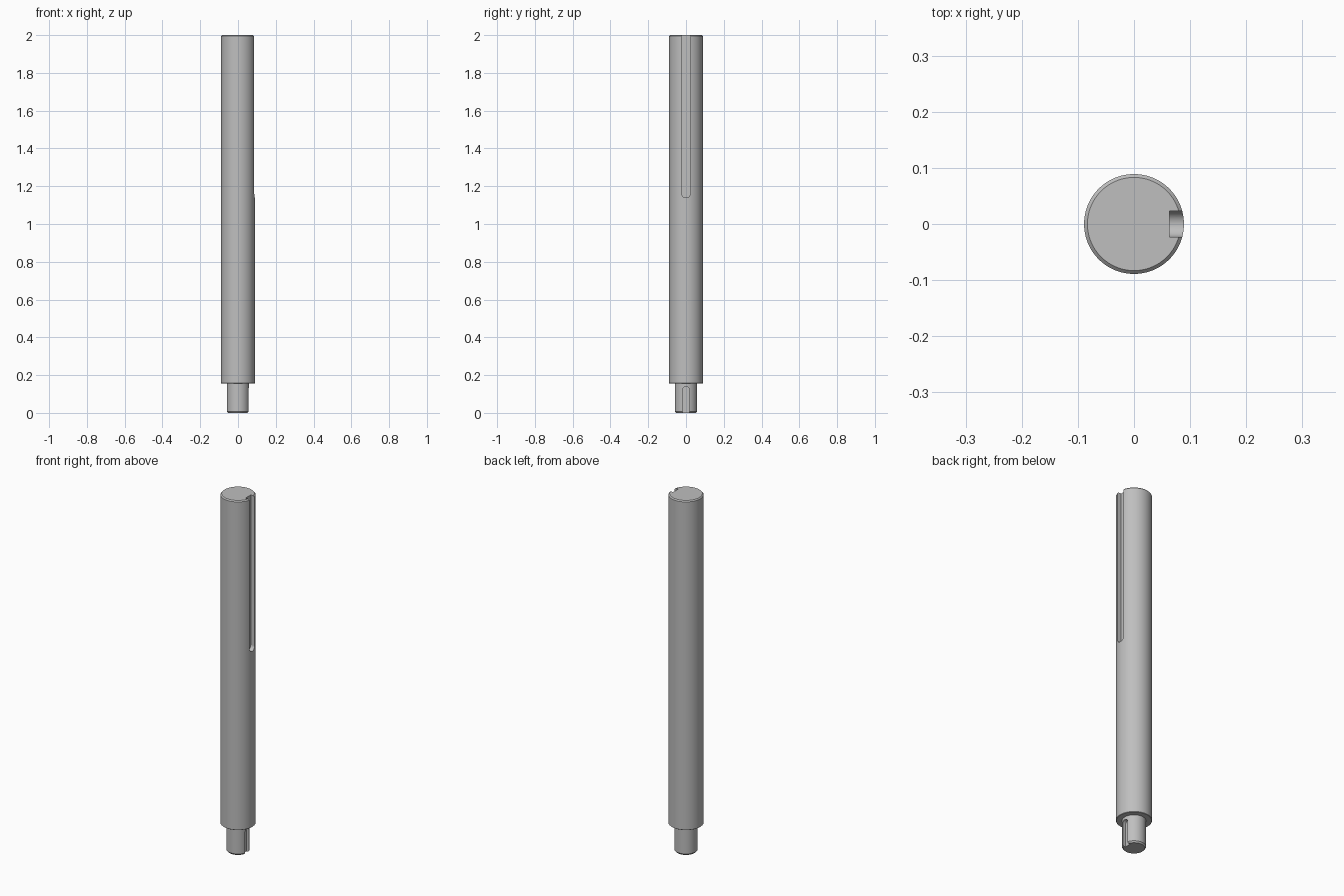
import bpy, bmesh, math

if "Cube" in bpy.data.objects:
    bpy.data.objects.remove(bpy.data.objects["Cube"])

steel = bpy.data.materials.new("steel grey")
steel.diffuse_color = (0.52, 0.52, 0.52, 1)
steel.use_nodes = True
steel.node_tree.nodes["Principled BSDF"].inputs["Base Color"].default_value = steel.diffuse_color


def make_object(name, bm):
    bmesh.ops.recalc_face_normals(bm, faces=bm.faces)
    mesh = bpy.data.meshes.new(name)
    bm.to_mesh(mesh)
    bm.free()
    mesh.materials.append(steel)
    obj = bpy.data.objects.new(name, mesh)
    bpy.context.collection.objects.link(obj)
    return obj


def lathe(name, profile, steps=96):
    """Turn an (r, z) profile about z, closed with flat caps."""
    bm = bmesh.new()
    rings = [[bm.verts.new((r * math.cos(2 * math.pi * i / steps),
                            r * math.sin(2 * math.pi * i / steps), z))
              for i in range(steps)] for r, z in profile]
    for a, b in zip(rings, rings[1:]):
        for i in range(steps):
            j = (i + 1) % steps
            bm.faces.new((a[i], a[j], b[j], b[i]))
    bm.faces.new(rings[0])
    bm.faces.new(rings[-1])
    return make_object(name, bm)


def slot_cutter(name, half_width, floor_x, z_round, z_open, direction):
    """Round-ended prism facing +x; the open end runs past the shaft end."""
    bm = bmesh.new()
    points = [(half_width, z_open), (-half_width, z_open)]
    for i in range(25):
        a = math.pi * i / 24
        points.append((-half_width * math.cos(a),
                       z_round + direction * half_width * math.sin(a)))
    face = bm.faces.new([bm.verts.new((floor_x, y, z)) for y, z in points])
    ext = bmesh.ops.extrude_face_region(bm, geom=[face])
    verts = [g for g in ext["geom"] if isinstance(g, bmesh.types.BMVert)]
    bmesh.ops.translate(bm, verts=verts, vec=(0.1, 0, 0))
    obj = make_object(name, bm)
    obj.hide_render = True
    return obj


def cut(target, cutter):
    mod = target.modifiers.new("keyway", 'BOOLEAN')
    mod.operation = 'DIFFERENCE'
    mod.solver = 'EXACT'
    mod.object = cutter
    bpy.ops.object.select_all(action='DESELECT')
    target.select_set(True)
    bpy.context.view_layer.objects.active = target
    bpy.ops.object.modifier_apply(modifier=mod.name)
    bpy.data.objects.remove(cutter)


# Stepped shaft: chamfered journal, shoulder, long body, chamfered top
shaft = lathe("stepped_shaft", [
    (0.053, 0), (0.059, 0.008), (0.059, 0.155),
    (0.087, 0.155), (0.089, 0.157), (0.089, 1.994), (0.083, 2.0)])

# Long keyway open at the top, short keyway open at the bottom
cut(shaft, slot_cutter("long_keyway", 0.023, 0.063, 1.162, 2.1, -1))
cut(shaft, slot_cutter("short_keyway", 0.018, 0.040, 0.122, -0.1, 1))

bpy.ops.object.shade_smooth_by_angle(angle=math.radians(30))
